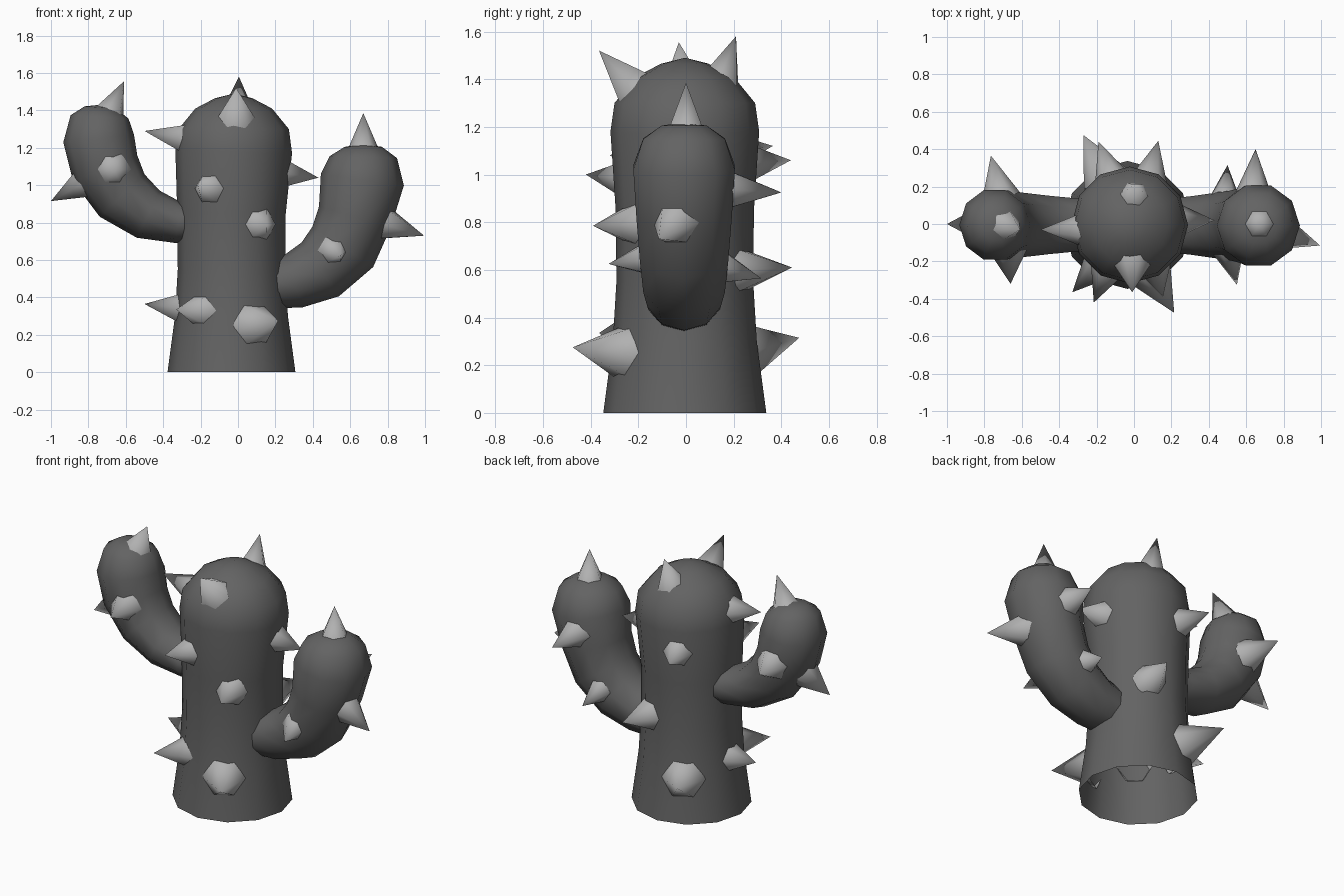
import bpy, bmesh, math
from mathutils import Vector

if "Cube" in bpy.data.objects:
    bpy.data.objects.remove(bpy.data.objects["Cube"])


def material(name, value):
    m = bpy.data.materials.new(name)
    m.diffuse_color = (value, value, value, 1)
    m.use_nodes = True
    m.node_tree.nodes["Principled BSDF"].inputs["Base Color"].default_value = m.diffuse_color
    return m


DARK = material("dark grey skin", 0.125)
LIGHT = material("light grey spike", 0.44)


def finish(name, bm, mat):
    bmesh.ops.recalc_face_normals(bm, faces=bm.faces)
    me = bpy.data.meshes.new(name)
    bm.to_mesh(me)
    bm.free()
    me.materials.append(mat)
    me.polygons.foreach_set("use_smooth", [True] * len(me.polygons))
    ob = bpy.data.objects.new(name, me)
    bpy.context.collection.objects.link(ob)
    return ob


def sweep(name, rings, tip, sides, y0):
    """Rings of (x, z, radius across, radius in y) swept in the xz plane, closed by a tip."""
    bm = bmesh.new()
    pts = [Vector((r[0], y0, r[1])) for r in rings] + [Vector((tip[0], y0, tip[1]))]
    loops = []
    for i, (x, z, rn, ry) in enumerate(rings):
        t = (pts[i + 1] - pts[max(i - 1, 0)]).normalized()
        n = Vector((t.z, 0, -t.x))
        loop = []
        for k in range(sides):
            a = 2 * math.pi * k / sides
            loop.append(bm.verts.new(pts[i] + n * (rn * math.cos(a)) + Vector((0, ry * math.sin(a), 0))))
        loops.append(loop)
    for a, b in zip(loops, loops[1:]):
        for k in range(sides):
            j = (k + 1) % sides
            bm.faces.new((a[k], a[j], b[j], b[k]))
    top = bm.verts.new(pts[-1])
    for k in range(sides):
        bm.faces.new((loops[-1][k], loops[-1][(k + 1) % sides], top))
    return finish(name, bm, DARK)


# Trunk: flared open foot, slightly swelling body and domed top
CX = -0.035
profile = [(0, .342), (.30, .302), (.55, .287), (.85, .29), (1.18, .312),
           (1.30, .295), (1.41, .205), (1.465, .10)]
sweep("trunk", [(CX + (.012 if z > .9 else 0), z, r, r) for z, r in profile],
      (CX + .012, 1.49), 12, -.005)

# Arms bending out of the trunk and upward
sweep("left_arm", [(-.18, .80, .105, .14), (-.32, .80, .11, .15), (-.48, .845, .14, .165),
                   (-.62, .945, .165, .18), (-.71, 1.09, .185, .19), (-.745, 1.25, .19, .195),
                   (-.74, 1.365, .155, .155), (-.735, 1.415, .085, .085)],
      (-.735, 1.43), 10, -.005)
sweep("right_arm", [(.15, .465, .125, .155), (.30, .49, .15, .162), (.44, .55, .175, .18),
                    (.56, .67, .195, .195), (.625, .83, .20, .21), (.665, 1.03, .224, .224),
                    (.67, 1.15, .18, .18), (.67, 1.205, .10, .10)],
      (.67, 1.22), 10, -.008)


# Spikes: six-sided cones with the base sunk into the skin
def spike(name, base, tip, r, sink=.035):
    b, t = Vector(base), Vector(tip)
    d = (t - b).normalized()
    h = (t - b).length
    r *= (h + sink) / h
    b -= d * sink
    q = d.to_track_quat('Z', 'Y')
    bm = bmesh.new()
    ring = [bm.verts.new(b + q @ Vector((r * math.cos(k * math.pi / 3), r * math.sin(k * math.pi / 3), 0)))
            for k in range(6)]
    apex = bm.verts.new(t)
    for k in range(6):
        bm.faces.new((ring[k], ring[(k + 1) % 6], apex))
    finish(name, bm, LIGHT)


spikes = {
    "trunk_spike": [
        ((0, .15, 1.41), (.005, .21, 1.58), .08),
        ((-.01, -.215, 1.36), (-.01, -.365, 1.52), .10),
        ((-.29, -.03, 1.25), (-.5, -.03, 1.29), .085),
        ((.27, .02, 1.06), (.43, .02, 1.04), .075),
        ((-.16, -.28, .985), (-.215, -.42, 1.0), .072),
        ((.115, -.25, .79), (.155, -.39, .785), .08),
        ((.10, -.28, .255), (.215, -.475, .275), .11),
        ((-.20, -.23, .33), (-.33, -.365, .335), .088),
        ((-.32, .0, .345), (-.5, .02, .365), .082),
        ((-.13, .275, 1.05), (-.19, .44, 1.06), .08),
        ((.085, .255, .60), (.13, .445, .61), .09),
        ((-.17, .275, .27), (-.27, .475, .315), .11),
    ],
    "left_arm_spike": [
        ((-.685, -.01, 1.39), (-.61, -.03, 1.555), .082),
        ((-.845, 0, 1.0), (-1.0, 0, .915), .083),
        ((-.67, -.18, 1.085), (-.66, -.32, 1.08), .08),
        ((-.72, .18, 1.10), (-.765, .365, 1.12), .088),
    ],
    "right_arm_spike": [
        ((.67, 0, 1.21), (.67, 0, 1.385), .075),
        ((.80, -.05, .79), (.995, -.115, .73), .088),
        ((.515, -.18, .645), (.55, -.325, .625), .068),
        ((.64, .205, .935), (.65, .40, .925), .08),
        ((.49, .185, .60), (.50, .315, .565), .06),
    ],
}
for name, items in spikes.items():
    for i, s in enumerate(items):
        spike(f"{name}_{i + 1}", *s)
